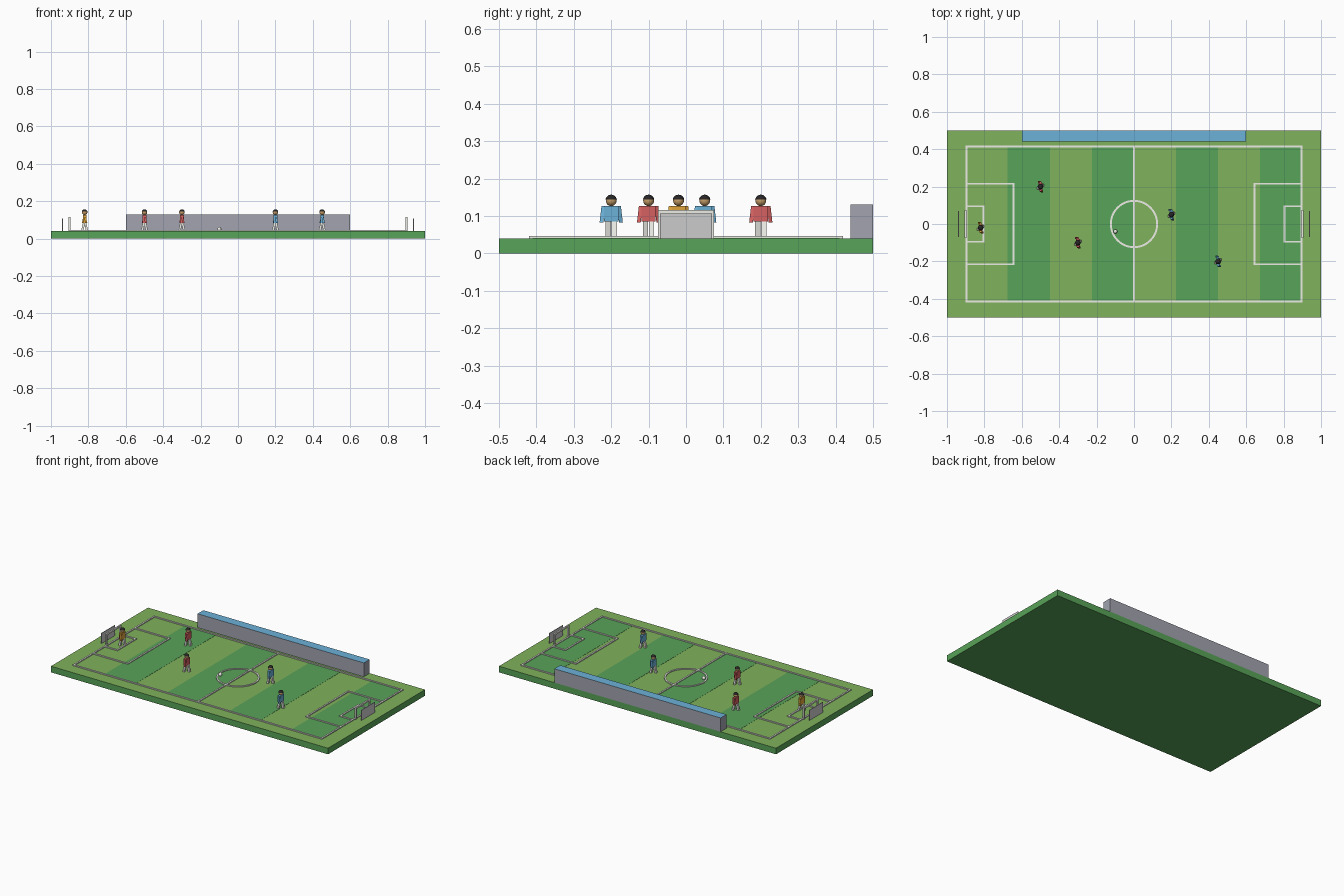
import bpy, bmesh, math
from mathutils import Matrix, Vector

if "Cube" in bpy.data.objects:
    bpy.data.objects.remove(bpy.data.objects["Cube"])

G = 0.04  # turf height


def mat(name, r, g, b):
    m = bpy.data.materials.new(name)
    m.diffuse_color = (r, g, b, 1)
    m.use_nodes = True
    m.node_tree.nodes["Principled BSDF"].inputs["Base Color"].default_value = m.diffuse_color
    return m


DARK = mat("dark_grass", 0.098, 0.366, 0.098)
LIGHT = mat("light_grass", 0.216, 0.445, 0.109)
WHITE = mat("white", 0.85, 0.85, 0.8)
BLUE = mat("blue", 0.15, 0.445, 0.686)
RED = mat("red", 0.67, 0.12, 0.12)
YELLOW = mat("yellow", 0.75, 0.376, 0.045)
SKIN = mat("skin", 0.58, 0.35, 0.14)
HAIR = mat("hair", 0.02, 0.018, 0.018)
GREY = mat("grey", 0.36, 0.37, 0.43)


def finish(bm, name, *mats):
    bmesh.ops.recalc_face_normals(bm, faces=bm.faces)
    me = bpy.data.meshes.new(name)
    bm.to_mesh(me)
    bm.free()
    for m in mats:
        if m:
            me.materials.append(m)
    ob = bpy.data.objects.new(name, me)
    bpy.context.collection.objects.link(ob)
    return ob


def add_box(bm, x0, x1, y0, y1, z0, z1):
    m = (Matrix.Translation(((x0 + x1) / 2, (y0 + y1) / 2, (z0 + z1) / 2))
         @ Matrix.Diagonal((x1 - x0, y1 - y0, z1 - z0, 1)))
    return bmesh.ops.create_cube(bm, size=1, matrix=m)["verts"]


def box(name, dims, side=None, top=None):
    bm = bmesh.new()
    add_box(bm, *dims)
    if top:
        bm.normal_update()
        for f in bm.faces:
            f.material_index = int(f.normal.z > 0.5)
    return finish(bm, name, side, top)


def limb(bm, top, foot, w, d):
    """Slanted box with level ends, from top centre to foot centre."""
    vs = add_box(bm, -w, w, -d, d, 0, 1)
    a, b = Vector(top), Vector(foot)
    for v in vs:
        c = a if v.co.z > 0.5 else b
        v.co = Vector((c.x + v.co.x, c.y + v.co.y, c.z))


# Pitch slab, stripes and stand
box("pitch_base", (-1, 1, -0.5, 0.5, 0, G), DARK, LIGHT)
for x in (-0.675, -0.225, 0.225, 0.675):
    box("grass_stripe", (x, x + 0.225, -0.41, 0.41, G, G + 0.001), DARK)
box("side_stand", (-0.6, 0.6, 0.44, 0.5, G, 0.13), GREY, BLUE)


# Pitch markings
def bars(name, rects):
    bm = bmesh.new()
    for x0, x1, y0, y1 in rects:
        h = 0.005
        add_box(bm, min(x0, x1) - h, max(x0, x1) + h, y0 - h, y1 + h, G, G + 0.006)
    return finish(bm, name, WHITE)


bars("touch_lines", [(-0.895, 0.895, s * 0.415, s * 0.415) for s in (-1, 1)])
bars("goal_lines", [(s * 0.895, s * 0.895, -0.415, 0.415) for s in (-1, 1)])
bars("halfway_line", [(0, 0, -0.415, 0.415)])
for s in (-1, 1):
    for name, x, y in (("penalty_area", 0.645, 0.215), ("goal_area", 0.805, 0.095)):
        bars(name, [(s * x, s * x, -y, y), (s * x, s * 0.895, -y, -y),
                    (s * x, s * 0.895, y, y)])

# Centre circle: swept square section
bm = bmesh.new()
N = 48
sec = [(0.119, G), (0.129, G), (0.129, G + 0.006), (0.119, G + 0.006)]
rings = [[bm.verts.new((r * math.cos(t), r * math.sin(t), z)) for r, z in sec]
         for t in (2 * math.pi * i / N for i in range(N))]
for i in range(N):
    a, b = rings[i], rings[(i + 1) % N]
    for k in range(4):
        j = (k + 1) % 4
        bm.faces.new((a[k], b[k], b[j], a[j]))
finish(bm, "centre_circle", WHITE)

# Goals: frame and back net panel
for s in (-1, 1):
    bm = bmesh.new()
    x = s * 0.9
    for y in (-0.07, 0.07):
        add_box(bm, x - 0.005, x + 0.005, y - 0.005, y + 0.005, G, 0.115)
    add_box(bm, x - 0.005, x + 0.005, -0.075, 0.075, 0.106, 0.116)
    finish(bm, "goal_frame", WHITE)
    box("goal_net", (s * 0.938 - 0.002, s * 0.938 + 0.002, -0.07, 0.07, G, 0.107))


# Ball
def ball(name, loc, r, m, cut=None):
    bm = bmesh.new()
    bmesh.ops.create_uvsphere(bm, u_segments=16, v_segments=10, radius=r)
    if cut is not None:
        geom = bm.verts[:] + bm.edges[:] + bm.faces[:]
        bmesh.ops.bisect_plane(bm, geom=geom, plane_co=(0, 0, cut),
                               plane_no=(0, 0, 1), clear_inner=True)
        bmesh.ops.holes_fill(bm, edges=[e for e in bm.edges if e.is_boundary])
    bmesh.ops.translate(bm, verts=bm.verts, vec=loc)
    for f in bm.faces:
        f.smooth = len(f.verts) < 5
    return finish(bm, name, m)


ball("ball", (-0.1, -0.04, G + 0.011), 0.011, WHITE)


# Players in mid stride
def player(px, py, shirt):
    def place(ob):
        ob.location = (px, py, 0)

    bm = bmesh.new()
    for s in (-1, 1):
        limb(bm, (s * 0.003, s * 0.008, 0.087), (s * 0.013, s * 0.008, G), 0.006, 0.007)
    place(finish(bm, "player_legs", WHITE))

    bm = bmesh.new()
    limb(bm, (0, 0, 0.127), (0, 0, 0.085), 0.010, 0.019)
    place(finish(bm, "player_shirt", shirt))

    bm = bmesh.new()
    for s in (-1, 1):
        limb(bm, (0, s * 0.021, 0.126), (-s * 0.009, s * 0.026, 0.083), 0.0055, 0.005)
    place(finish(bm, "player_arms", shirt))

    place(ball("player_head", (0, 0, 0.141), 0.0145, SKIN))
    place(ball("player_hair", (0, 0, 0.1415), 0.0155, HAIR, 0.003))


for x, y, m in ((-0.82, -0.02, YELLOW), (-0.5, 0.2, RED), (-0.3, -0.1, RED),
                (0.2, 0.05, BLUE), (0.45, -0.2, BLUE)):
    player(x, y, m)
